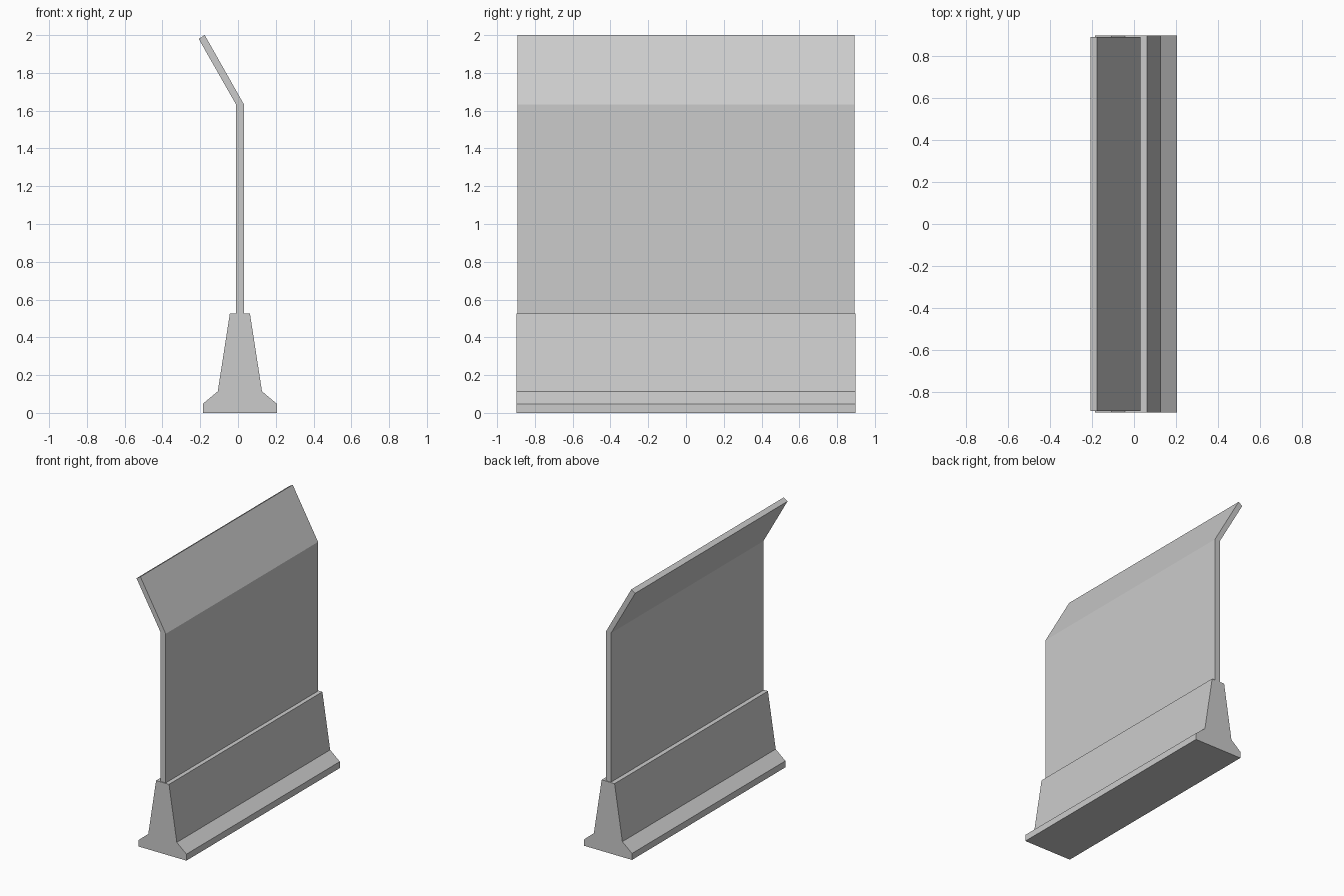
import bpy
import bmesh

cube = bpy.data.objects.get("Cube")
if cube:
    bpy.data.objects.remove(cube, do_unlink=True)

# Single concrete colour
concrete = bpy.data.materials.new("concrete_grey")
concrete.use_nodes = True
GREY = (0.6, 0.6, 0.6, 1.0)
concrete.diffuse_color = GREY
concrete.node_tree.nodes["Principled BSDF"].inputs["Base Color"].default_value = GREY


def extrude_profile(name, profile, half_length):
    """Extrude a closed x-z profile symmetrically along y."""
    bm = bmesh.new()
    face = bm.faces.new([bm.verts.new((x, -half_length, z)) for x, z in profile])
    result = bmesh.ops.extrude_face_region(bm, geom=[face])
    verts = [v for v in result["geom"] if isinstance(v, bmesh.types.BMVert)]
    bmesh.ops.translate(bm, verts=verts, vec=(0, 2 * half_length, 0))
    bmesh.ops.recalc_face_normals(bm, faces=bm.faces)
    mesh = bpy.data.meshes.new(name)
    bm.to_mesh(mesh)
    bm.free()
    mesh.materials.append(concrete)
    obj = bpy.data.objects.new(name, mesh)
    bpy.context.collection.objects.link(obj)
    return obj


# Barrier base: half profile mirrored about its own centre line
CENTRE = 0.01
half = [(0.196, 0), (0.196, 0.048), (0.117, 0.114), (0.053, 0.527)]
base_profile = [(CENTRE + x, z) for x, z in half]
base_profile += [(CENTRE - x, z) for x, z in reversed(half)]
extrude_profile("barrier_base", base_profile, 0.898)

# Upright panel with its top bent over to one side
panel_profile = [(-0.01, 0.527), (0.032, 0.527), (0.032, 1.632),
                 (-0.176, 2.0), (-0.208, 1.98), (-0.01, 1.632)]
extrude_profile("bent_screen_panel", panel_profile, 0.892)
